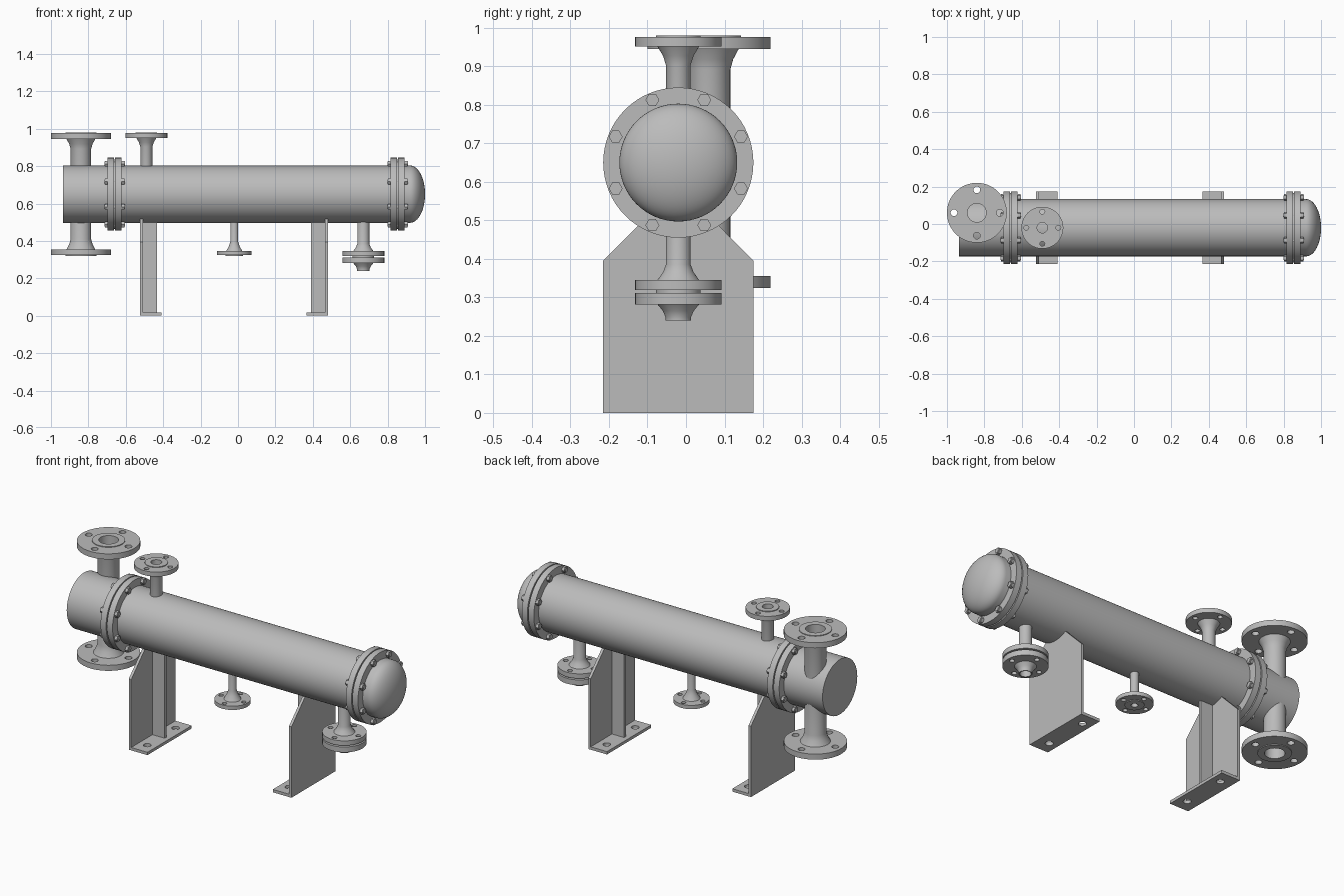
import bpy, bmesh
from math import pi, sin, cos, radians, sqrt
from mathutils import Matrix, Vector

if "Cube" in bpy.data.objects:
    bpy.data.objects.remove(bpy.data.objects["Cube"])

steel = bpy.data.materials.new("grey steel")
steel.use_nodes = True
GREY = (0.5, 0.5, 0.5, 1)
steel.diffuse_color = GREY
steel.node_tree.nodes["Principled BSDF"].inputs["Base Color"].default_value = GREY

CY, CZ, R = -0.02, 0.65, 0.153          # shell axis and radius
ALONG_X = Matrix.Translation((0, CY, CZ)) @ Matrix.Rotation(pi / 2, 4, 'Y')


def finish(name, bm, matrix=Matrix()):
    bmesh.ops.transform(bm, matrix=matrix, verts=bm.verts)
    bmesh.ops.recalc_face_normals(bm, faces=bm.faces)
    mesh = bpy.data.meshes.new(name)
    bm.to_mesh(mesh)
    bm.free()
    mesh.materials.append(steel)
    obj = bpy.data.objects.new(name, mesh)
    bpy.context.collection.objects.link(obj)
    shade(mesh)
    return obj


def shade(mesh):
    mesh.polygons.foreach_set("use_smooth", [True] * len(mesh.polygons))
    mesh.set_sharp_from_angle(angle=radians(30))


def lathe(name, profile, matrix=Matrix(), closed=False, steps=64):
    """Revolve (radius, height) points about local z."""
    bm = bmesh.new()
    pts = [bm.verts.new((r, 0, h)) for r, h in profile]
    edges = [bm.edges.new(p) for p in zip(pts, pts[1:])]
    if closed:
        edges.append(bm.edges.new((pts[-1], pts[0])))
    bmesh.ops.spin(bm, geom=pts + edges, cent=(0, 0, 0), axis=(0, 0, 1),
                   angle=2 * pi, steps=steps, use_duplicate=False)
    bmesh.ops.remove_doubles(bm, verts=bm.verts, dist=1e-5)
    return finish(name, bm, matrix)


def add_rod(bm, radius, depth, at, sides=24, turn=Matrix()):
    bmesh.ops.create_cone(bm, cap_ends=True, segments=sides, radius1=radius, radius2=radius,
                          depth=depth, matrix=Matrix.Translation(at) @ turn)


def box(name, lo, hi):
    lo, hi = Vector(lo), Vector(hi)
    bm = bmesh.new()
    bmesh.ops.create_cube(bm, size=1)
    return finish(name, bm, Matrix.Translation((lo + hi) / 2) @ Matrix.Diagonal((hi - lo).to_4d()))


def drill(obj, points, radius, depth):
    """Cut vertical round holes and bake the result."""
    bm = bmesh.new()
    for p in points:
        add_rod(bm, radius, depth, p)
    cutter = finish("hole_cutter", bm)
    cutter.hide_render = True
    mod = obj.modifiers.new("holes", 'BOOLEAN')
    mod.operation, mod.solver, mod.object = 'DIFFERENCE', 'EXACT', cutter
    baked = bpy.data.meshes.new_from_object(obj.evaluated_get(bpy.context.evaluated_depsgraph_get()))
    obj.modifiers.clear()
    obj.data = baked
    shade(baked)
    bpy.data.objects.remove(cutter)


def nozzle(name, x, y, face, start, pipe, bore, flange, thick, neck, hole):
    """Weld-neck flanged pipe from height start to its sealing face."""
    s = 1 if face > start else -1
    raised = flange * 0.52
    f0 = face - s * 0.004
    f1 = f0 - s * thick
    f2 = f1 - s * neck
    hub = flange * 0.48
    profile = [(bore, start), (pipe, start), (pipe, f2), (pipe + (hub - pipe) * 0.35, f2 + s * neck * 0.5),
               (hub, f1), (flange, f1), (flange, f0), (raised, f0), (raised, face), (bore, face)]
    obj = lathe(name, profile, Matrix.Translation((x, y, 0)), closed=True)
    ring = flange * 0.765
    spots = [(x + ring * cos(k * pi / 2), y + ring * sin(k * pi / 2), (f0 + f1) / 2) for k in range(4)]
    drill(obj, spots, hole, thick * 1.6)


# Shell, channel and domed head
lathe("shell", [(0, -0.66), (R, -0.66), (R, 0.85), (0, 0.85)], ALONG_X)
lathe("channel", [(0, -0.935), (R, -0.935), (R, -0.66), (0, -0.66)], ALONG_X)
dome = [(R * cos(a * pi / 32), 0.92 + 0.08 * sin(a * pi / 32)) for a in range(17)]
lathe("domed_head", [(0, 0.855), (R, 0.855)] + dome, ALONG_X)

# Girth flanges with gasket and studs
for side, x in (("channel", -0.66), ("head", 0.853)):
    for part, lo, hi, rad in (("outer_flange", -0.037, -0.003, 0.195), ("inner_flange", 0.003, 0.037, 0.195),
                              ("gasket", -0.003, 0.003, 0.185)):
        lathe(f"{side}_{part}", [(0, x + lo), (rad, x + lo), (rad, x + hi), (0, x + hi)], ALONG_X)
    bm = bmesh.new()
    turn = Matrix.Rotation(pi / 2, 4, 'Y')
    for k in range(8):
        a = (k + 0.5) * pi / 4
        y, z = CY + 0.176 * cos(a), CZ + 0.176 * sin(a)
        add_rod(bm, 0.011, 0.11, (x, y, z), 16, turn)
        for s in (-1, 1):
            add_rod(bm, 0.018, 0.015, (x + s * 0.0445, y, z), 6, turn)
    finish(f"{side}_bolts", bm)

# Nozzles
nozzle("channel_top_nozzle", -0.84, 0.06, 0.98, CZ, 0.055, 0.05, 0.16, 0.031, 0.053, 0.018)
nozzle("channel_bottom_nozzle", -0.84, 0.06, 0.32, CZ, 0.055, 0.05, 0.16, 0.031, 0.053, 0.018)
nozzle("shell_top_nozzle", -0.49, CY, 0.98, 0.7, 0.032, 0.028, 0.112, 0.025, 0.048, 0.013)
nozzle("drain_nozzle", -0.02, CY, 0.32, 0.6, 0.021, 0.017, 0.092, 0.021, 0.05, 0.012)
nozzle("shell_bottom_nozzle", 0.67, CY, 0.3155, 0.6, 0.032, 0.028, 0.112, 0.026, 0.04, 0.013)
nozzle("mating_flange", 0.67, CY, 0.3155, 0.24, 0.033, 0.028, 0.112, 0.03, 0.033, 0.013)

# Saddle supports: end plate, centre web and drilled foot
HALF, SHOULDER, TIP = 0.195, 0.395, 0.075
for name, x, s in (("left_end", -0.523, 1), ("right_end", 0.48, -1)):
    def span(a, b):
        return sorted((x + s * a, x + s * b))
    bm = bmesh.new()
    outline = [(-HALF, 0), (HALF, 0), (HALF, SHOULDER)]
    for k in range(13):
        u = TIP * (1 - k / 6)
        outline.append((u, CZ - sqrt(R * R - u * u)))
    outline.append((-HALF, SHOULDER))
    plate = bm.faces.new([bm.verts.new((x, CY + u, z)) for u, z in outline])
    grown = bmesh.ops.extrude_face_region(bm, geom=[plate])["geom"]
    bmesh.ops.translate(bm, vec=(s * 0.015, 0, 0), verts=[v for v in grown if isinstance(v, bmesh.types.BMVert)])
    finish(f"{name}_support_plate", bm)
    lo, hi = span(0.014, 0.09)
    box(f"{name}_support_web", (lo, CY - 0.0075, 0.01), (hi, CY + 0.0075, 0.51))
    lo, hi = span(0.001, 0.115)
    foot = box(f"{name}_support_foot", (lo, CY - HALF, 0), (hi, CY + HALF, 0.016))
    drill(foot, [(x + s * 0.065, CY + t * 0.125, 0.008) for t in (-1, 1)], 0.02, 0.05)
